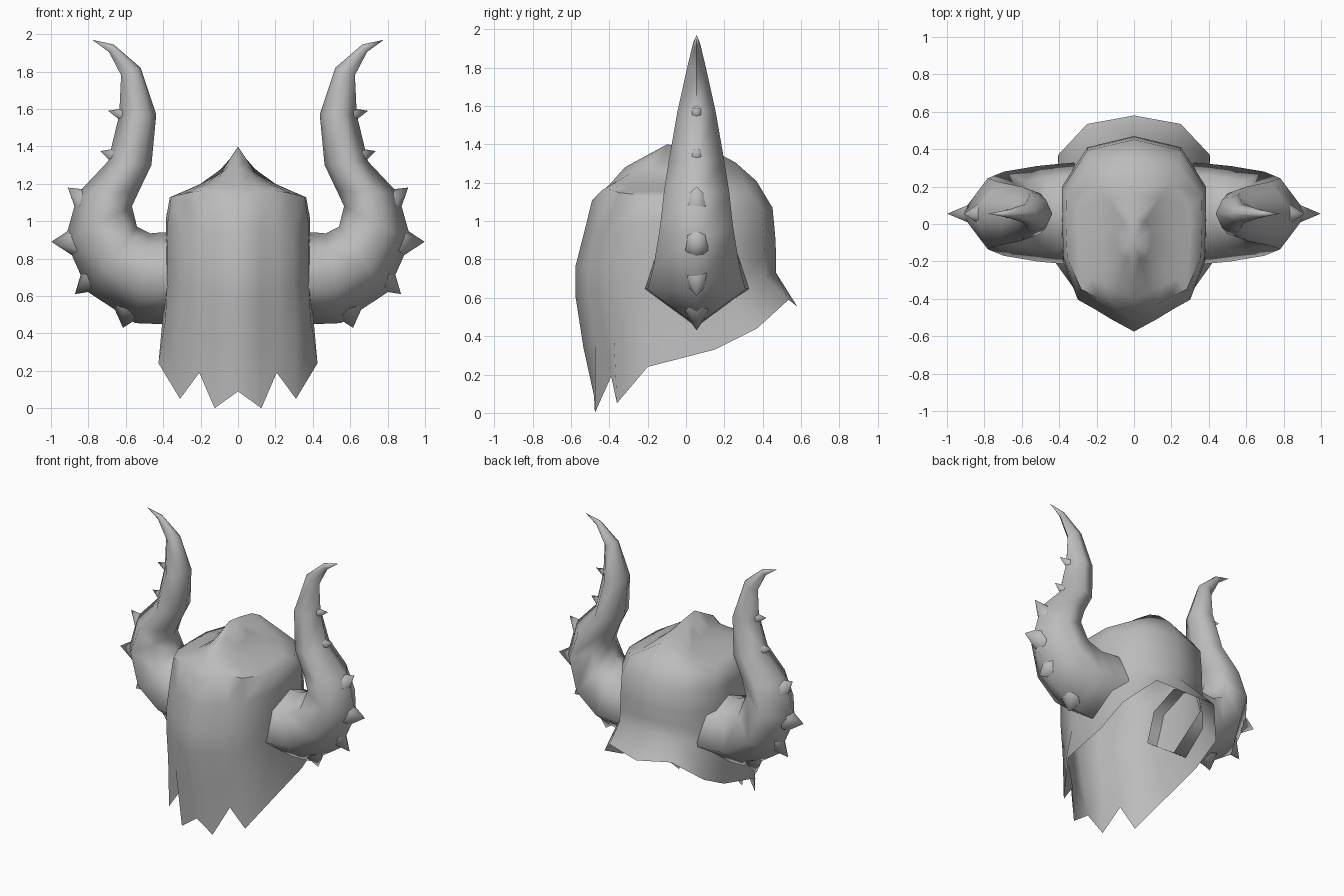
import bpy, bmesh, math
from mathutils import Vector

if "Cube" in bpy.data.objects:
    bpy.data.objects.remove(bpy.data.objects["Cube"])

steel = bpy.data.materials.new("grey")
steel.diffuse_color = (0.5, 0.5, 0.5, 1)
steel.use_nodes = True
steel.node_tree.nodes["Principled BSDF"].inputs["Base Color"].default_value = steel.diffuse_color


def finish(name, bm, angle):
    """Turn a right-hand half into a mirrored, smooth shaded object."""
    bmesh.ops.recalc_face_normals(bm, faces=bm.faces)
    me = bpy.data.meshes.new(name)
    bm.to_mesh(me)
    bm.free()
    ob = bpy.data.objects.new(name, me)
    bpy.context.collection.objects.link(ob)
    me.materials.append(steel)
    bpy.ops.object.select_all(action='DESELECT')
    ob.select_set(True)
    bpy.context.view_layer.objects.active = ob
    bpy.ops.object.shade_smooth_by_angle(angle=math.radians(angle))
    mod = ob.modifiers.new("mirror", 'MIRROR')
    mod.merge_threshold = 0.002
    return ob


def lerp_table(table, v):
    if v <= table[0][0]:
        return table[0][1]
    for (a, p), (b, q) in zip(table, table[1:]):
        if v <= b:
            return p + (q - p) * (v - a) / (b - a)
    return table[-1][1]


# Helmet shell: jagged rim, wall rows and crested dome, front to back
plan = [(0, -.575), (.12, -.51), (.21, -.455), (.30, -.405), (.38, -.2),
        (.388, .02), (.385, .2), (.25, .41), (0, .47)]
rim = [(0, -.48, .09), (.125, -.475, 0), (.207, -.39, .19), (.31, -.36, .05),
       (.425, -.2, .24), (.415, .15, .33), (.405, .37, .44), (.25, .535, .59), (0, .58, .555)]
# x factor, front y factor, back y factor, front z, back z
walls = [(1.02, .93, 1, .34, .73), (1, 1, 1, .60, .82),
         (1, 1, .99, .77, .92), (.99, .92, .96, .95, 1.07)]
crest = [(-.47, 1.11), (-.32, 1.28), (-.10, 1.40), (.1, 1.375), (.22, 1.34), (.40, 1.18)]
lateral = [(0, 1), (.09, .52), (.2, .31), (.36, .07), (.4, 0)]

rows = [rim]
for fx, ff, fb, zf, zb in walls:
    rows.append([(x * fx, y * (ff if y < 0 else fb), zf + (zb - zf) * (y + .575) / 1.045)
                 for x, y in plan])
for fx, fy in ((.94, .82), (.78, .63), (.54, .46), (.24, .22)):
    ring = []
    for x, y in plan:
        x, y = x * fx, -.1 + (y + .1) * fy
        rise, low = (lerp_table(crest, y) - 1.11) / .29, lerp_table(lateral, x)
        ring.append((x, y, 1.11 + .29 * low * max(rise, 0) ** max(low, .45)))
    rows.append(ring)

bm = bmesh.new()
grid = [[bm.verts.new(p) for p in row] for row in rows]
for a, b in zip(grid, grid[1:]):
    for c in range(len(plan) - 1):
        bm.faces.new((a[c], a[c + 1], b[c + 1], b[c]))
peak = bm.verts.new((0, -.1, 1.40))
for a, b in zip(grid[-1], grid[-1][1:]):
    bm.faces.new((a, b, peak))
finish("helmet_shell", bm, 60)

# Horns: six-sided open tubes between an outer and an inner edge,
# pushed through the shell wall
CY = .055
sections = [((.30, .45), (.30, .94), .275), ((.42, .45), (.41, .94), .265),
            ((.55, .455), (.47, .935), .255),
            ((.80, .62), (.54, .97), .225), ((.925, .90), (.567, 1.08), .19),
            ((.855, 1.15), (.53, 1.16), .17), ((.695, 1.32), (.463, 1.30), .145),
            ((.635, 1.57), (.437, 1.57), .10), ((.625, 1.78), (.52, 1.82), .05),
            ((.69, 1.905), (.665, 1.945), .02)]
bm = bmesh.new()
rings = []
for o, i, depth in sections:
    o, i = Vector((o[0], CY, o[1])), Vector((i[0], CY, i[1]))
    ring = []
    for t, w in ((0, 0), (.4, 1), (.83, .75), (1, 0), (.83, -.75), (.4, -1)):
        p = o.lerp(i, t)
        p.y += w * depth
        ring.append(bm.verts.new(p))
    rings.append(ring)
for a, b in zip(rings, rings[1:]):
    for k in range(6):
        n = (k + 1) % 6
        bm.faces.new((a[k], a[n], b[n], b[k]))
tip = bm.verts.new((.78, CY, 1.97))
for k in range(6):
    bm.faces.new((rings[-1][k], rings[-1][(k + 1) % 6], tip))
finish("horns", bm, 75)

# Small spikes along the outer edge of each horn, rooted inside it
bm = bmesh.new()
for base, point, rad in (((.585, .53), (.615, .43), .09), ((.77, .70), (.872, .61), .085),
                         ((.86, .89), (.998, .89), .09), ((.81, 1.10), (.91, 1.18), .08),
                         ((.645, 1.345), (.735, 1.375), .05), ((.595, 1.565), (.695, 1.59), .045)):
    b, p = Vector((base[0], CY, base[1])), Vector((point[0], CY, point[1]))
    d = (p - b).normalized()
    side = d.cross(Vector((0, 1, 0)))
    ring = [bm.verts.new(b + rad * (side * math.cos(k * math.pi / 3)
                                    + Vector((0, .75 * math.sin(k * math.pi / 3), 0))))
            for k in range(6)]
    top = bm.verts.new(p)
    for k in range(6):
        bm.faces.new((ring[k], ring[(k + 1) % 6], top))
finish("horn_spikes", bm, 75)
